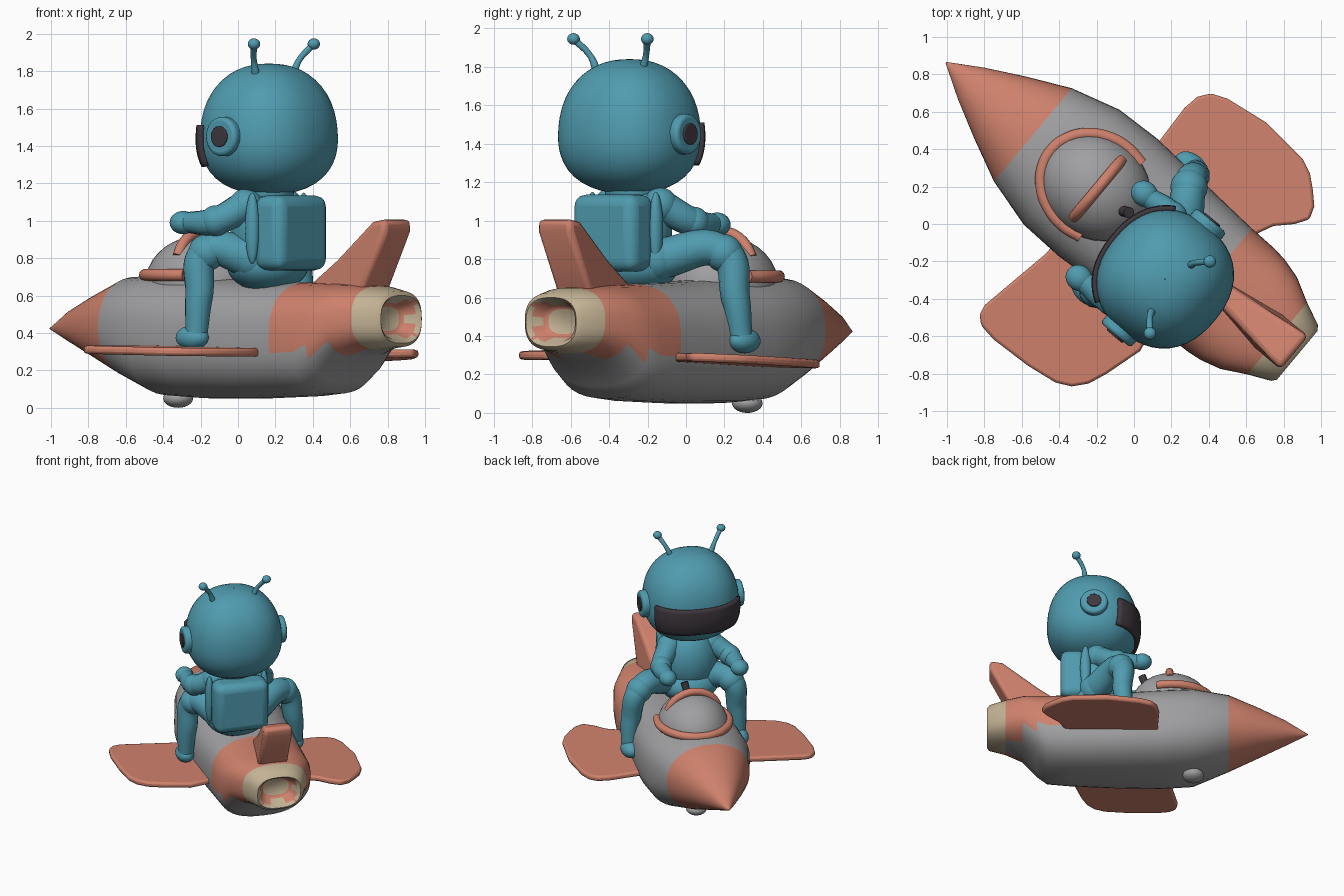
import bpy, bmesh, math
from mathutils import Matrix, Vector

if "Cube" in bpy.data.objects:
    bpy.data.objects.remove(bpy.data.objects["Cube"])

# Everything is built with the rocket pointing along +y, then turned at the end.
HEADING = math.radians(50.2)


def material(name, r, g, b):
    m = bpy.data.materials.new(name)
    m.diffuse_color = (r, g, b, 1)
    m.use_nodes = True
    m.node_tree.nodes["Principled BSDF"].inputs["Base Color"].default_value = m.diffuse_color
    return m


ORANGE = material("orange", 0.62, 0.22, 0.15)
GREY = material("grey", 0.35, 0.35, 0.36)
CREAM = material("cream", 0.55, 0.45, 0.3)
BLUE = material("blue", 0.08, 0.33, 0.43)
DARK = material("dark", 0.05, 0.04, 0.05)


def add_mesh(name, verts, faces, mat=None, angle=50):
    me = bpy.data.meshes.new(name)
    me.from_pydata([tuple(v) for v in verts], [], faces)
    bm = bmesh.new()
    bm.from_mesh(me)
    bmesh.ops.recalc_face_normals(bm, faces=bm.faces)
    bm.to_mesh(me)
    bm.free()
    ob = bpy.data.objects.new(name, me)
    bpy.context.collection.objects.link(ob)
    return finish(ob, name, mat, angle)


def finish(ob, name, mat, angle=50):
    ob.name = name
    bpy.ops.object.select_all(action='DESELECT')
    ob.select_set(True)
    bpy.context.view_layer.objects.active = ob
    bpy.ops.object.shade_smooth_by_angle(angle=math.radians(angle))
    if mat:
        ob.data.materials.append(mat)
    return ob


def bevel(ob, width, segments=3):
    m = ob.modifiers.new("bevel", 'BEVEL')
    m.width, m.segments, m.limit_method = width, segments, 'ANGLE'


def ellipsoid(name, loc, radii, mat):
    bpy.ops.mesh.primitive_uv_sphere_add(segments=32, ring_count=18, location=loc)
    ob = bpy.context.object
    ob.scale = radii
    return finish(ob, name, mat, 80)


def tube(name, points, radii, mat):
    cu = bpy.data.curves.new(name, 'CURVE')
    cu.dimensions, cu.bevel_depth, cu.bevel_resolution = '3D', 1, 5
    cu.use_fill_caps = True
    sp = cu.splines.new('BEZIER')
    sp.bezier_points.add(len(points) - 1)
    for bp, p, r in zip(sp.bezier_points, points, radii):
        bp.co, bp.radius = p, r
        bp.handle_left_type = bp.handle_right_type = 'AUTO'
    ob = bpy.data.objects.new(name, cu)
    bpy.context.collection.objects.link(ob)
    bpy.ops.object.select_all(action='DESELECT')
    ob.select_set(True)
    bpy.context.view_layer.objects.active = ob
    bpy.ops.object.convert(target='MESH')
    return finish(bpy.context.object, name, mat, 60)


def spow(v, e):
    return math.copysign(abs(v) ** e, v)


# Rocket hull: rounded sections lofted from nozzle recess to nose (y, half width, top, bottom)
stations = [(-1.02, .10, .54, .41), (-1.04, .12, .56, .39), (-1.10, .145, .585, .365),
            (-1.12, .17, .60, .345), (-1.10, .195, .625, .325), (-.98, .25, .65, .31),
            (-.85, .32, .66, .27), (-.74, .35, .665, .14), (-.66, .36, .665, .075),
            (-.5, .365, .67, .06), (-.2, .385, .68, .05), (.2, .41, .70, .05),
            (.45, .40, .715, .065), (.72, .325, .70, .16), (.95, .215, .61, .26),
            (1.15, .11, .525, .345), (1.29, .025, .445, .405), (1.325, .003, .427, .421)]
N = 40
verts, faces = [], []
for y, hw, top, bot in stations:
    zc = (top + bot) / 2
    e = 2 / (2.6 if y < .5 else 2.2)
    for i in range(N):
        a = math.tau * i / N
        verts.append((.02 + hw * spow(math.cos(a), e), y, zc + (top - bot) / 2 * spow(math.sin(a), e)))
for s in range(len(stations) - 1):
    for i in range(N):
        j = (i + 1) % N
        faces.append((s * N + i, s * N + j, s * N + N + j, s * N + N + i))
faces += [tuple(range(N)), tuple(range(len(verts) - N, len(verts)))]
hull = add_mesh("rocket_hull", verts, faces, None, 60)
for m in (GREY, ORANGE, CREAM):
    hull.data.materials.append(m)
for p in hull.data.polygons:
    y, z = p.center.y, p.center.z
    if y > .72 or y < -1.02 and abs(p.center.x - .02) < .13 and .38 < z < .57 or -.97 < y < -.55 and z > .3:
        p.material_index = 1
    elif y < -.97:
        p.material_index = 2


# Wings: flat rounded outlines, the two differ slightly in sweep
def wing(name, outline, height):
    n = len(outline)
    v = [(x, y, height(x, y) + d) for d in (-.022, .022) for x, y in outline]
    f = [tuple(range(n)), tuple(range(n, 2 * n))]
    f += [(i, (i + 1) % n, n + (i + 1) % n, n + i) for i in range(n)]
    bevel(add_mesh(name, v, f, ORANGE, 40), .015, 2)


wing("right_wing", [(.3, .2), (.43, .18), (.65, .19), (.74, .175), (.80, .13), (.835, .045), (.87, -.2),
                    (.845, -.47), (.81, -.55), (.75, -.62), (.69, -.68), (.62, -.705), (.55, -.66),
                    (.47, -.58), (.3, -.5)], lambda x, y: .275 - .04 * y - .02 * x)
wing("left_wing", [(-.3, .26), (-.42, .26), (-.84, .335), (-.90, .325), (-.94, .28), (-.955, .18),
                   (-.945, -.05), (-.92, -.22), (-.88, -.30), (-.81, -.36), (-.71, -.40),
                   (-.5, -.46), (-.3, -.42)], lambda x, y: .305 + .02 * y)

# Tail fin: swept blade widening toward its rear (y, z, half thickness)
profile = [(-.45, .62, .04), (-.72, .79, .07), (-1.0, .995, .11), (-1.1, 1.01, .115),
           (-1.1, .94, .115), (-.93, .6, .12)]
n = len(profile)
v = [(.02 + s * t, y, z) for s in (-1, 1) for y, z, t in profile]
f = [tuple(range(n)), tuple(range(n, 2 * n))]
f += [(i, (i + 1) % n, n + (i + 1) % n, n + i) for i in range(n)]
bevel(add_mesh("tail_fin", v, f, ORANGE), .03)

# Cockpit cowl with rim, windscreen arch, control stick and belly nub
ellipsoid("cockpit_cowl", (.02, .28, .66), (.27, .31, .26), GREY)
arc = [math.radians(a) for a in range(-20, 201, 22)]
tube("cowl_rim", [(.02 + .27 * math.cos(a), .28 + .31 * math.sin(a), .71) for a in arc],
     [.032] * len(arc), ORANGE)
tube("windscreen_arch", [(.02 + .21 * math.cos(math.radians(a)), .27, .74 + .20 * math.sin(math.radians(a)))
                         for a in range(20, 161, 20)], [.03] * 8, ORANGE)
tube("control_stick", [(.0, .12, .78), (.03, .06, .93)], [.025, .03], DARK)
ellipsoid("belly_nub", (.04, .45, .05), (.08, .08, .05), GREY)

# Rider's head: squarish ball, narrower at the crown
CX, CY = -.12, -.315
HEAD = Vector((CX, CY, 1.49))


def head_point(az, el, k=1.0):
    d = Vector((math.sin(az) * math.cos(el), math.cos(az) * math.cos(el), math.sin(el)))
    d /= sum(abs(c) ** 2.3 for c in d) ** (1 / 2.3)
    taper = 1 - .09 * d.z
    return HEAD + Vector((d.x * .36 * taper, d.y * .345 * taper, d.z * .35)) * k


def patch(name, az, el, cols, rows, k, mat):
    v = [head_point(math.radians(az[0] + (az[1] - az[0]) * i / cols),
                    math.radians(el[0] + (el[1] - el[0]) * j / rows), k)
         for j in range(rows + 1) for i in range(cols + 1)]
    w = cols + 1
    f = [(j * w + i, j * w + i + 1, j * w + w + i + 1, j * w + w + i)
         for j in range(rows) for i in range(cols)]
    return add_mesh(name, v, f, mat, 60)


head = patch("rider_head", (-180, 180), (-89.5, 89.5), 48, 24, 1, BLUE)
bm = bmesh.new()
bm.from_mesh(head.data)
bmesh.ops.remove_doubles(bm, verts=bm.verts, dist=.0008)
bm.to_mesh(head.data)
bm.free()
visor = patch("visor", (-58, 58), (-31, 3), 24, 8, 1.02, DARK)
solid = visor.modifiers.new("thickness", 'SOLIDIFY')
solid.thickness, solid.offset = .03, 0

# Ears and antennae
for side, s in (("left", -1), ("right", 1)):
    for part, r, out, mat in (("ear", .105, .365, BLUE), ("ear_hole", .055, .375, DARK)):
        bpy.ops.mesh.primitive_cylinder_add(vertices=32, radius=r, depth=.07,
                                            location=(CX + s * out, CY + .01, 1.45), rotation=(0, math.pi / 2, 0))
        ob = finish(bpy.context.object, side + "_" + part, mat, 40)
        bevel(ob, .02 if part == "ear" else .005)
    tip = (-.145 + s * .25, -.44, 1.945)
    tube(side + "_antenna", [(-.14 + s * .155, -.37, 1.78), (-.14 + s * .19, -.385, 1.86), tip],
         [.022, .016, .018], BLUE)
    ellipsoid(side + "_antenna_tip", tip, (.033, .033, .03), BLUE)

# Torso, hips and neck
ellipsoid("torso", (-.11, -.29, .95), (.21, .18, .26), BLUE)
ellipsoid("hips", (-.10, -.29, .76), (.23, .21, .14), BLUE)
ellipsoid("neck", (-.115, -.31, 1.15), (.14, .13, .08), BLUE)

# Backpack with side straps
bpy.ops.mesh.primitive_cube_add(size=1, location=(-.11, -.46, .935))
pack = bpy.context.object
pack.scale = (.42, .20, .40)
bpy.ops.object.transform_apply(location=False, rotation=False, scale=True)
bevel(finish(pack, "backpack", BLUE), .06, 4)
for side, s in (("left", -1), ("right", 1)):
    ellipsoid(side + "_strap", (-.11 + s * .215, -.37, .96), (.035, .04, .19), BLUE)

# Arms and legs: tapered tubes with rounded joints
limbs = {
    "left_arm": ([(-.27, -.28, 1.08), (-.39, -.17, 1.0), (-.41, .02, .99)], [.085, .075, .055]),
    "right_arm": ([(.06, -.28, 1.08), (.16, -.13, .99), (.16, .04, .98)], [.085, .075, .055]),
    "left_leg": ([(-.23, -.30, .80), (-.38, -.10, .83), (-.42, -.08, .60), (-.43, -.07, .40)],
                 [.11, .09, .075, .06]),
    "right_leg": ([(.05, -.30, .80), (.34, -.10, .83), (.41, -.09, .60), (.43, -.07, .40)],
                  [.11, .09, .075, .06])}
for name, (pts, rad) in limbs.items():
    tube(name, pts, rad, BLUE)
    ellipsoid(name + "_upper_joint", pts[0], (rad[0] * 1.08,) * 3, BLUE)
    ellipsoid(name + "_middle_joint", pts[1], (rad[1] * 1.1,) * 3, BLUE)
    x, y, z = pts[-1]
    if "arm" in name:
        ellipsoid(name + "_hand", (x, y + .02, z), (.068, .075, .062), BLUE)
    else:
        ellipsoid(name + "_boot", (x, y + .03, .375), (.07, .10, .065), BLUE)

# Turn the whole model to its heading
bpy.context.view_layer.update()
turn = Matrix.Rotation(HEADING, 4, 'Z')
for ob in list(bpy.context.scene.objects):
    ob.matrix_world = turn @ ob.matrix_world
